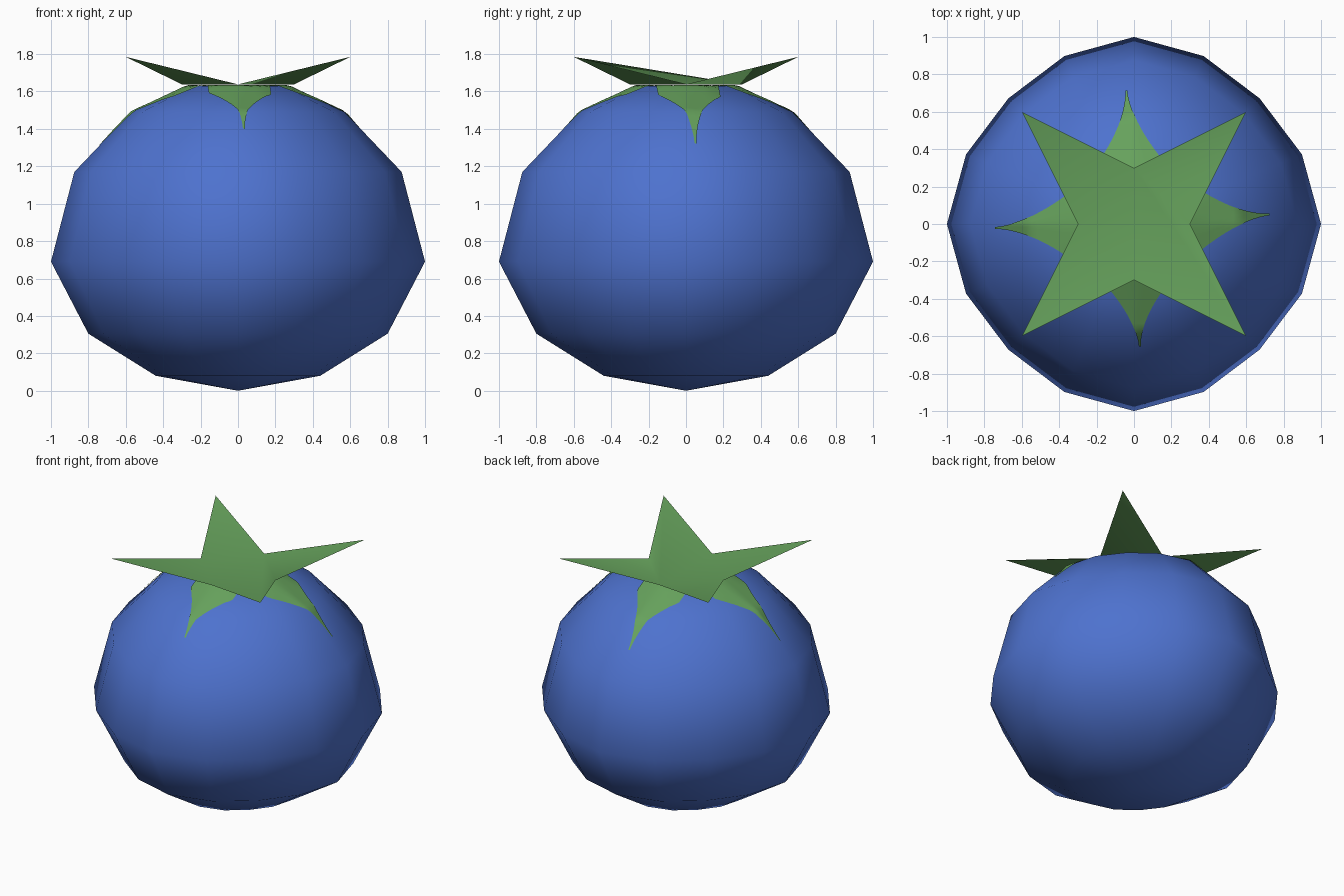
import bpy, bmesh, math
from mathutils import Vector
from mathutils.bvhtree import BVHTree

if "Cube" in bpy.data.objects:
    bpy.data.objects.remove(bpy.data.objects["Cube"])


def material(name, rgb):
    m = bpy.data.materials.new(name)
    m.diffuse_color = (*rgb, 1)
    m.use_nodes = True
    m.node_tree.nodes["Principled BSDF"].inputs["Base Color"].default_value = m.diffuse_color
    return m


blue = material("berry blue", (0.076, 0.168, 0.62))
green = material("leaf green", (0.133, 0.36, 0.107))


def finish(bm, name, mat, recalc=True):
    if recalc:
        bmesh.ops.recalc_face_normals(bm, faces=bm.faces)
    me = bpy.data.meshes.new(name)
    bm.to_mesh(me)
    bm.free()
    me.materials.append(mat)
    for p in me.polygons:
        p.use_smooth = True
    ob = bpy.data.objects.new(name, me)
    bpy.context.collection.objects.link(ob)
    return ob


# Fruit: 16-sided rings, slightly pulled in on the diagonals, dimpled top
rings = [(0.44, 0.08), (0.80, 0.305), (1.0, 0.69), (0.875, 1.17),
         (0.57, 1.49), (0.27, 1.63)]
pull = [1.0, 0.972, 0.95, 0.972]
bm = bmesh.new()
loops = []
for r, z in rings:
    loop = []
    for i in range(16):
        a = math.tau * i / 16
        k = r * pull[i % 4]
        loop.append(bm.verts.new((k * math.cos(a), k * math.sin(a), z)))
    loops.append(loop)
bottom = bm.verts.new((0, 0, 0))
top = bm.verts.new((0, 0, 1.59))
for i in range(16):
    j = (i + 1) % 16
    for lo, hi in zip(loops, loops[1:]):
        bm.faces.new((lo[i], lo[j], hi[j], hi[i]))
    bm.faces.new((bottom, loops[0][j], loops[0][i]))
    bm.faces.new((top, loops[-1][i], loops[-1][j]))
bm.normal_update()
surface = BVHTree.FromBMesh(bm)
finish(bm, "fruit", blue)


# Painted leaves: thin tapering plates laid onto the fruit skin
def painted_leaf(name, angle, length, lean):
    bm = bmesh.new()
    rows, cols = 22, 8
    along = Vector((math.cos(angle), math.sin(angle), 0))
    side = Vector((-along.y, along.x, 0))
    grid = []
    for i in range(rows + 1):
        t = i / rows
        r = 0.12 + (length - 0.12) * t
        w = 0.005 + min(0.16, 0.36 * (1 - t) ** 1.7)
        row = []
        for j in range(cols + 1):
            p = along * r + side * (lean * t + w * (2 * j / cols - 1))
            hit, n, _, _ = surface.ray_cast(p + Vector((0, 0, 3)), Vector((0, 0, -1)))
            row.append(bm.verts.new(hit + n * 0.006))
        grid.append(row)
    for a, b in zip(grid, grid[1:]):
        for j in range(cols):
            bm.faces.new((a[j], b[j], b[j + 1], a[j + 1]))
    finish(bm, name, green, False)


for name, angle, length, lean in (("right_leaf", 0, 0.72, 0.05),
                                  ("back_leaf", 90, 0.71, 0.04),
                                  ("left_leaf", 180, 0.74, 0.02),
                                  ("front_leaf", 270, 0.65, 0.03)):
    painted_leaf(name, math.radians(angle), length, lean)

# Star-shaped crown: four raised points, one with a ridge running to the back notch
bm = bmesh.new()
notch = [bm.verts.new(c) for c in ((0.3, 0, 1.638), (0, 0.3, 1.638),
                                   (-0.3, 0, 1.638), (0, -0.3, 1.638))]
tip = [bm.verts.new((x, y, 1.785)) for x, y in
       ((0.6, 0.6), (-0.6, 0.6), (-0.6, -0.6), (0.6, -0.6))]
for i in range(3):
    bm.faces.new((notch[i], tip[i], notch[i + 1]))
bm.faces.new((notch[1], notch[2], notch[3]))
bm.faces.new((notch[1], notch[3], tip[3]))
bm.faces.new((notch[1], tip[3], notch[0]))
finish(bm, "crown", green, False)
